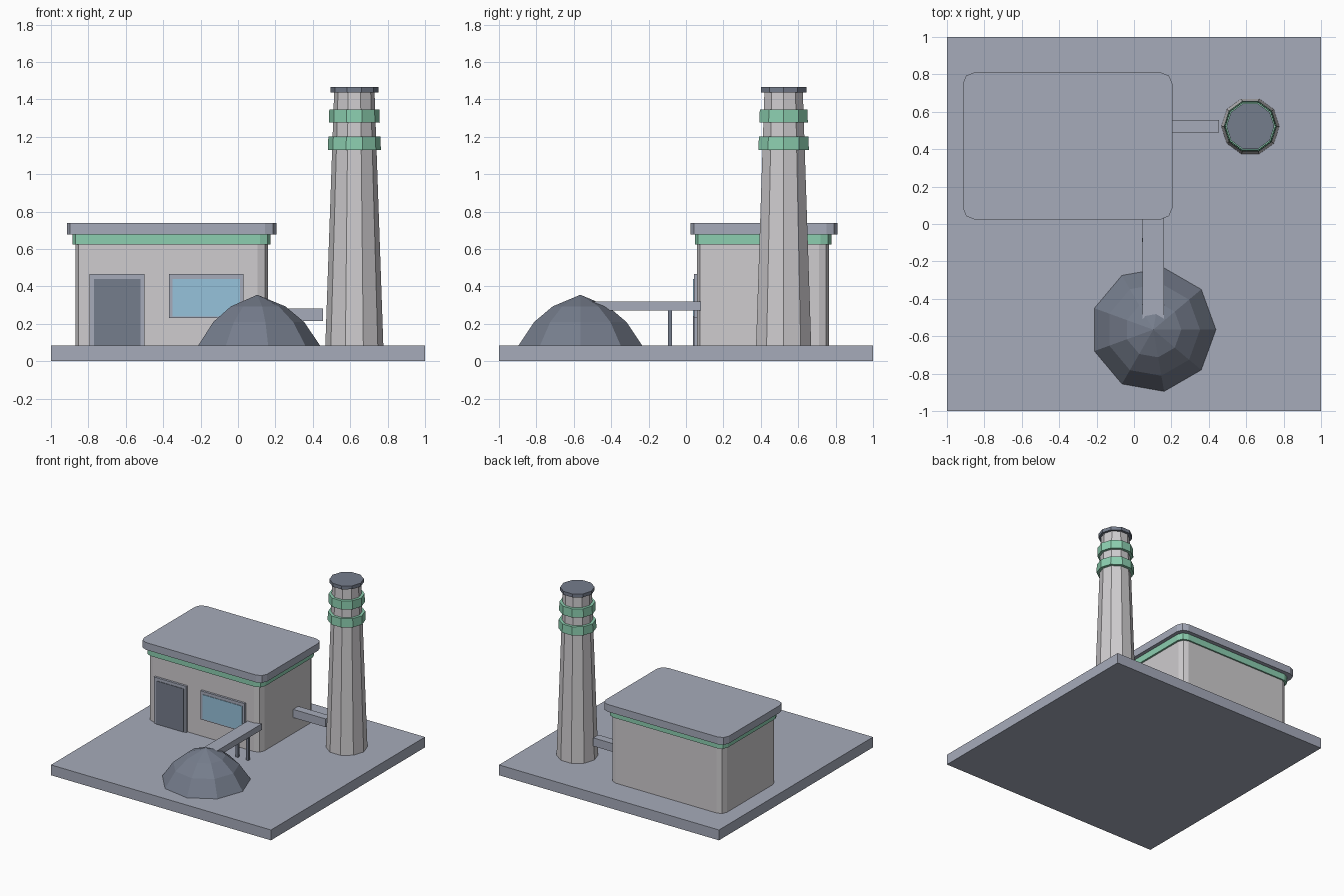
import bpy, bmesh, math

cube = bpy.data.objects.get("Cube")
if cube:
    bpy.data.objects.remove(cube, do_unlink=True)


def srgb(c):
    return c / 12.92 if c <= 0.04045 else ((c + 0.055) / 1.055) ** 2.4


def material(name, r, g, b):
    m = bpy.data.materials.new(name)
    m.use_nodes = True
    col = (srgb(r), srgb(g), srgb(b), 1)
    m.diffuse_color = col
    bsdf = next(n for n in m.node_tree.nodes if n.type == 'BSDF_PRINCIPLED')
    bsdf.inputs["Base Color"].default_value = col
    return m


SLATE = material("slate", 0.65, 0.67, 0.73)
WALL = material("pale_wall", 0.81, 0.80, 0.81)
DARK = material("dark_grey", 0.46, 0.49, 0.55)
GREEN = material("mint_green", 0.55, 0.81, 0.69)
GLASS = material("blue_glass", 0.59, 0.76, 0.86)


def finish(name, bm, mat):
    bmesh.ops.recalc_face_normals(bm, faces=bm.faces)
    mesh = bpy.data.meshes.new(name)
    bm.to_mesh(mesh)
    bm.free()
    mesh.materials.append(mat)
    ob = bpy.data.objects.new(name, mesh)
    bpy.context.collection.objects.link(ob)
    return ob


def box(name, xs, ys, zs, mat, corner=0):
    """Box between limits, with optional rounded vertical corners."""
    bm = bmesh.new()
    bmesh.ops.create_cube(bm, size=1)
    for v in bm.verts:
        v.co = [lim[int(c > 0)] for c, lim in zip(v.co, (xs, ys, zs))]
    if corner:
        upright = [e for e in bm.edges
                   if abs(e.verts[0].co.z - e.verts[1].co.z) > 1e-4]
        bmesh.ops.bevel(bm, geom=upright, offset=corner, segments=2,
                        profile=0.5, affect='EDGES')
    return finish(name, bm, mat)


def lathe(name, centre, profile, sides, mat):
    """Faceted solid from (radius, height) rings; radius 0 makes a point."""
    bm = bmesh.new()
    rings = []
    for r, z in profile:
        n = sides if r else 1
        rings.append([bm.verts.new((centre[0] + r * math.cos(math.tau * i / sides),
                                    centre[1] + r * math.sin(math.tau * i / sides), z))
                      for i in range(n)])
    for a, b in zip(rings, rings[1:]):
        for i in range(sides):
            j = (i + 1) % sides
            bm.faces.new((a[i], a[j], b[0]) if len(b) == 1 else (a[i], a[j], b[j], b[i]))
    for ring in (rings[0], rings[-1]):
        if len(ring) > 1:
            bm.faces.new(ring)
    return finish(name, bm, mat)


GROUND = 0.085

# Ground slab
box("ground_slab", (-1, 1), (-1, 1), (0, GROUND), SLATE)

# Main building
box("building_walls", (-0.87, 0.16), (0.06, 0.765), (GROUND, 0.68), WALL, 0.055)
box("building_band", (-0.885, 0.175), (0.048, 0.777), (0.625, 0.678), GREEN, 0.057)
box("roof", (-0.915, 0.205), (0.025, 0.81), (0.678, 0.738), SLATE, 0.06)

# Door and window, each a frame with a thin panel on its face
box("door_frame", (-0.795, -0.5), (0.042, 0.07), (GROUND, 0.465), SLATE)
box("door", (-0.77, -0.52), (0.038, 0.044), (GROUND, 0.44), DARK)
box("window_frame", (-0.37, 0.03), (0.042, 0.07), (0.23, 0.465), SLATE)
box("window_glass", (-0.35, 0.01), (0.038, 0.044), (0.24, 0.44), GLASS)

# Chimney with bands and cap
stack = (0.622, 0.522)
lathe("chimney", stack, [(0.155, GROUND), (0.108, 1.44)], 10, WALL)
lathe("chimney_lower_band", stack, [(0.142, 1.13), (0.139, 1.2)], 10, GREEN)
lathe("chimney_upper_band", stack, [(0.136, 1.275), (0.134, 1.345)], 10, GREEN)
lathe("chimney_cap", stack, [(0.128, 1.437), (0.128, 1.465)], 10, DARK)

# Duct from building toward chimney
box("duct", (0.12, 0.455), (0.488, 0.555), (0.215, 0.283), SLATE)

# Material heap
lathe("heap", (0.103, -0.565),
      [(0.335, GROUND), (0.25, 0.21), (0.15, 0.293), (0, 0.355)], 9, DARK)

# Conveyor and its legs
box("conveyor", (0.045, 0.16), (-0.55, 0.08), (0.27, 0.32), SLATE)
for side, x in (("right", 0.055), ("left", 0.15)):
    box("conveyor_leg_" + side, (x - 0.011, x + 0.011), (-0.096, -0.074),
        (GROUND, 0.275), DARK)
